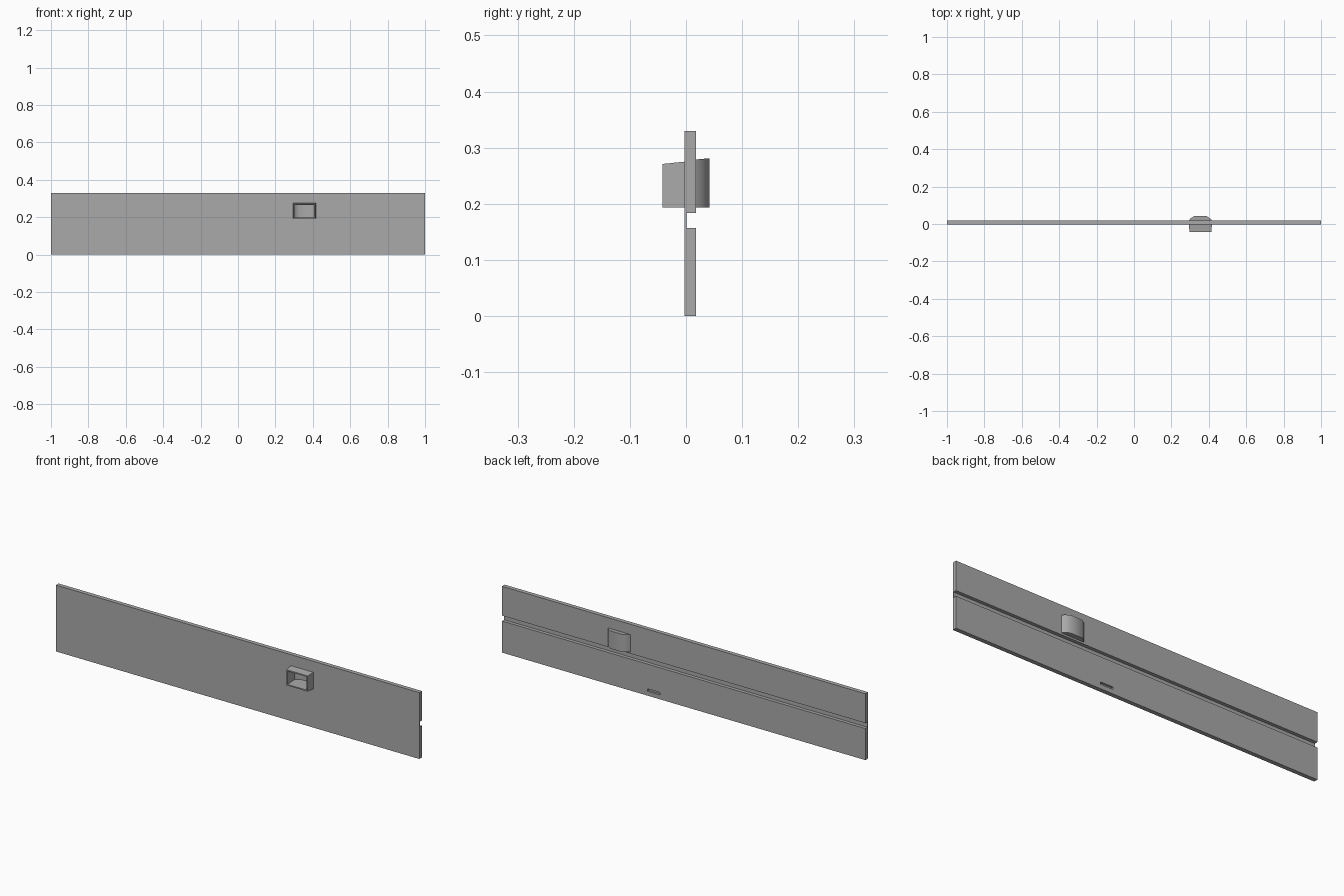
import bpy
import bmesh

cube = bpy.data.objects.get("Cube")
if cube:
    bpy.data.objects.remove(cube, do_unlink=True)

grey = bpy.data.materials.new("plain grey")
grey.use_nodes = True
colour = (0.4, 0.4, 0.4, 1)
grey.diffuse_color = colour
grey.node_tree.nodes["Principled BSDF"].inputs["Base Color"].default_value = colour


def finish(name, bm):
    bmesh.ops.recalc_face_normals(bm, faces=bm.faces)
    mesh = bpy.data.meshes.new(name)
    bm.to_mesh(mesh)
    bm.free()
    mesh.materials.append(grey)
    obj = bpy.data.objects.new(name, mesh)
    bpy.context.collection.objects.link(obj)
    return obj


def box(name, x, y, z):
    bm = bmesh.new()
    bmesh.ops.create_cube(bm, size=1)
    for v in bm.verts:
        v.co = [lo + (c + 0.5) * (hi - lo) for c, (lo, hi) in zip(v.co, (x, y, z))]
    return finish(name, bm)


def cut(target, cutter):
    cutter.hide_render = True
    cutter.hide_viewport = True
    cutter.display_type = 'WIRE'
    mod = target.modifiers.new(cutter.name, 'BOOLEAN')
    mod.operation = 'DIFFERENCE'
    mod.solver = 'EXACT'
    mod.object = cutter


FRONT, BACK, HEIGHT = -0.003, 0.018, 0.33
CENTRE = 0.355

# Long board: side profile with a deep groove along the back
profile = [(FRONT, 0), (BACK, 0), (BACK, 0.157), (0.001, 0.157),
           (0.001, 0.184), (BACK, 0.184), (BACK, HEIGHT), (FRONT, HEIGHT)]
bm = bmesh.new()
end = bm.faces.new([bm.verts.new((-1, y, z)) for y, z in profile])
side = bmesh.ops.extrude_face_region(bm, geom=[end])
bmesh.ops.translate(bm, vec=(2, 0, 0),
                    verts=[g for g in side["geom"] if isinstance(g, bmesh.types.BMVert)])
board = finish("board", bm)

# Opening for the recessed handle and the small slot on the back
cut(board, box("handle_opening_cutter", (CENTRE - 0.059, CENTRE + 0.059), (-0.1, 0.1), (0.196, 0.272)))
cut(board, box("slot_cutter", (0.13, 0.2), (0.008, 0.1), (0.022, 0.034)))

# Hollow handle housing: outer and inner rings along y, joined at the front rim
# each ring: y, half width, bottom, top
outer = [(-0.042, 0.058, 0.193, 0.271), (-0.003, 0.062, 0.193, 0.275),
         (0.018, 0.062, 0.193, 0.279), (0.028, 0.055, 0.193, 0.28),
         (0.042, 0.034, 0.193, 0.281)]
WALL = 0.006
inner = [(min(y, 0.036), w - WALL, lo + WALL, hi - WALL) for y, w, lo, hi in outer]
bm = bmesh.new()
rings = []
for y, w, lo, hi in outer[::-1] + inner:
    rings.append([bm.verts.new((CENTRE + sx * w, y, z))
                  for sx, z in ((-1, lo), (1, lo), (1, hi), (-1, hi))])
for a, b in zip(rings, rings[1:]):
    for i in range(4):
        j = (i + 1) % 4
        bm.faces.new((a[i], a[j], b[j], b[i]))
bm.faces.new(rings[0])
bm.faces.new(rings[-1])
housing = finish("handle_housing", bm)

# Soft bends on the housing, crisp rim
bpy.ops.object.select_all(action='DESELECT')
housing.select_set(True)
bpy.context.view_layer.objects.active = housing
bpy.ops.object.shade_smooth_by_angle(angle=0.6)
